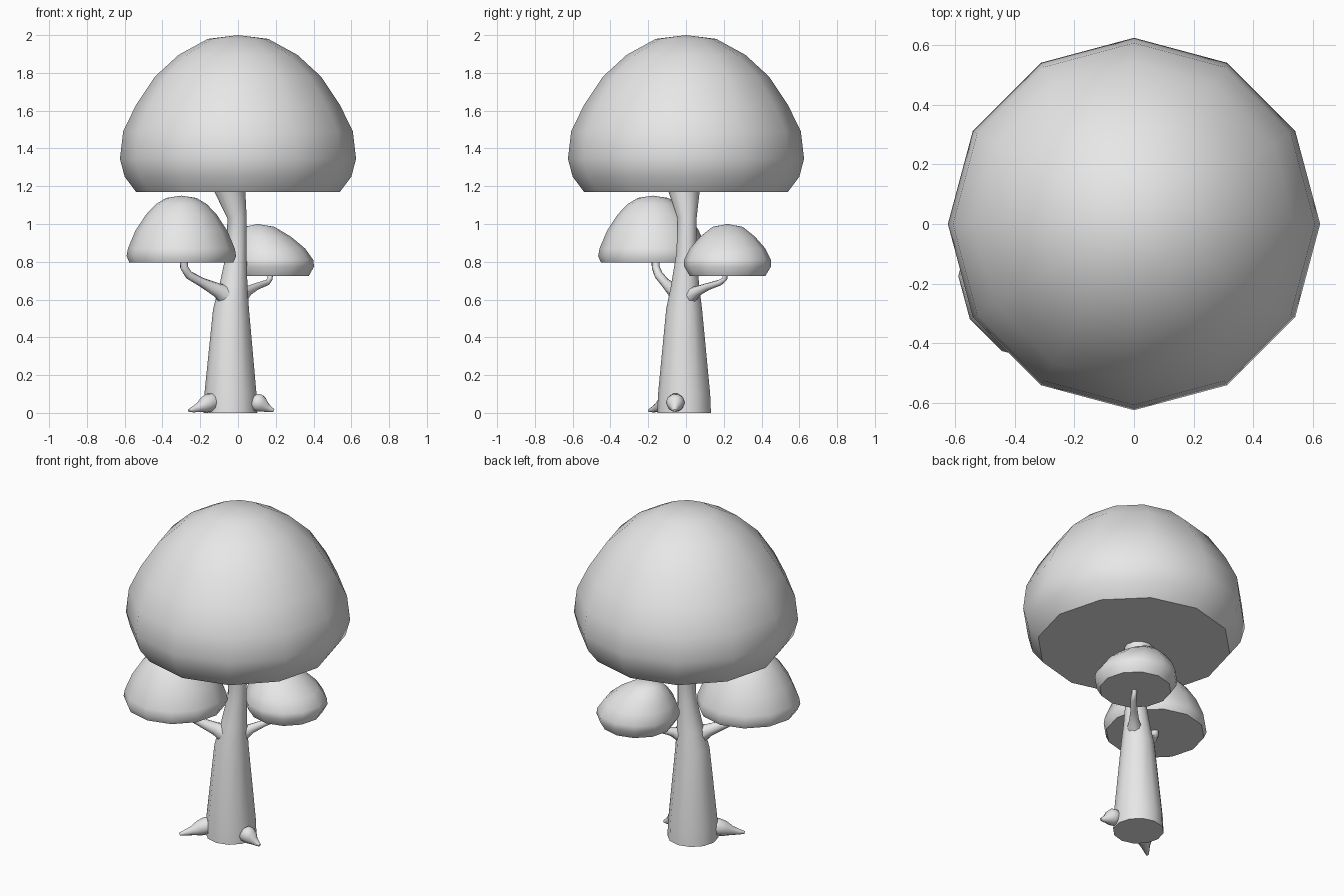
import bpy, bmesh, math
from mathutils import Vector

cube = bpy.data.objects.get("Cube")
if cube:
    bpy.data.objects.remove(cube, do_unlink=True)

grey = bpy.data.materials.new("plain grey")
grey.use_nodes = True
grey.diffuse_color = (0.8, 0.8, 0.8, 1)
grey.node_tree.nodes["Principled BSDF"].inputs["Base Color"].default_value = (0.8, 0.8, 0.8, 1)


def loft(name, stations, sides=12, follow=False):
    """Skin rings given as (x, y, z, radius); follow turns rings along the path."""
    bm = bmesh.new()
    centres = [Vector(s[:3]) for s in stations]
    rings = []
    for i, s in enumerate(stations):
        u, v = Vector((1, 0, 0)), Vector((0, 1, 0))
        if follow:
            ahead = centres[min(i + 1, len(centres) - 1)]
            t = (ahead - centres[max(i - 1, 0)]).normalized()
            side = centres[-1] - centres[0]
            u = Vector((-side.y, side.x, 0)).normalized()
            v = t.cross(u).normalized()
        ring = []
        for k in range(sides):
            a = math.tau * k / sides
            p = centres[i] + s[3] * (u * math.cos(a) + v * math.sin(a))
            p.z = max(p.z, 0)
            ring.append(bm.verts.new(p))
        rings.append(ring)
    for low, high in zip(rings, rings[1:]):
        for k in range(sides):
            n = (k + 1) % sides
            bm.faces.new((low[k], low[n], high[n], high[k]))
    bm.faces.new(rings[0][::-1])
    bm.faces.new(rings[-1])
    bmesh.ops.remove_doubles(bm, verts=bm.verts, dist=0.0005)
    bmesh.ops.recalc_face_normals(bm, faces=bm.faces)
    mesh = bpy.data.meshes.new(name)
    bm.to_mesh(mesh)
    bm.free()
    mesh.materials.append(grey)
    obj = bpy.data.objects.new(name, mesh)
    bpy.context.collection.objects.link(obj)
    bpy.ops.object.select_all(action='DESELECT')
    obj.select_set(True)
    bpy.context.view_layer.objects.active = obj
    bpy.ops.object.shade_smooth_by_angle(angle=math.radians(50))
    return obj


def dome(name, x, y, profile, lean=0):
    """Flat-bottomed crown from (radius, z) points, leaning in x towards its top."""
    z0, z1 = profile[0][1], profile[-1][1]
    loft(name, [(x + lean * ((z - z0) / (z1 - z0)) ** 2, y, z, r) for r, z in profile])


# Crowns
dome("main_crown", 0, 0, [(.54, 1.17), (.60, 1.25), (.625, 1.345), (.608, 1.49),
                          (.54, 1.63), (.44, 1.78), (.315, 1.895), (.16, 1.98), (0, 2)])
dome("right_crown", -.30, -.175, [(.275, .795), (.29, .83), (.283, .87), (.243, .965),
                                  (.187, 1.05), (.135, 1.105), (.08, 1.138), (0, 1.15)])
dome("left_crown", .175, .22, [(.20, .725), (.23, .775), (.23, .81), (.20, .87),
                               (.145, .933), (.08, .985), (0, 1)], lean=-.07)

# Trunk
loft("trunk", [(-.04, -.01, 0, .142), (-.04, -.01, .1, .138), (-.037, -.01, .55, .095),
               (-.025, -.005, .67, .075), (-.008, .003, .85, .053),
               (-.005, .005, 1.03, .051), (-.043, -.01, 1.17, .082), (-.045, -.01, 1.19, .085)])

# Branches
loft("right_branch", [(-.06, -.03, .62, .06), (-.11, -.065, .65, .038), (-.19, -.11, .69, .025),
                      (-.26, -.145, .73, .023), (-.285, -.16, .77, .022),
                      (-.288, -.162, .82, .022)], 8, True)
loft("left_branch", [(0, .01, .61, .05), (.05, .06, .645, .028), (.10, .12, .67, .019),
                     (.155, .18, .69, .016), (.17, .205, .71, .014),
                     (.172, .21, .75, .014)], 8, True)

# Roots: rounded bulb tapering to a tip on the ground
for name, start, tip in (("right_root", (-.11, -.06), (-.26, -.195)),
                         ("left_root", (.075, -.055), (.19, -.06))):
    a, b = Vector(start), Vector(tip)
    stations = []
    for t, z, r in ((0, .07, .02), (.08, .066, .042), (.25, .055, .05), (.45, .042, .043),
                    (.65, .028, .026), (.85, .018, .016), (1, .012, .008)):
        p = a.lerp(b, t)
        stations.append((p.x, p.y, z, r))
    loft(name, stations, 10, True)
